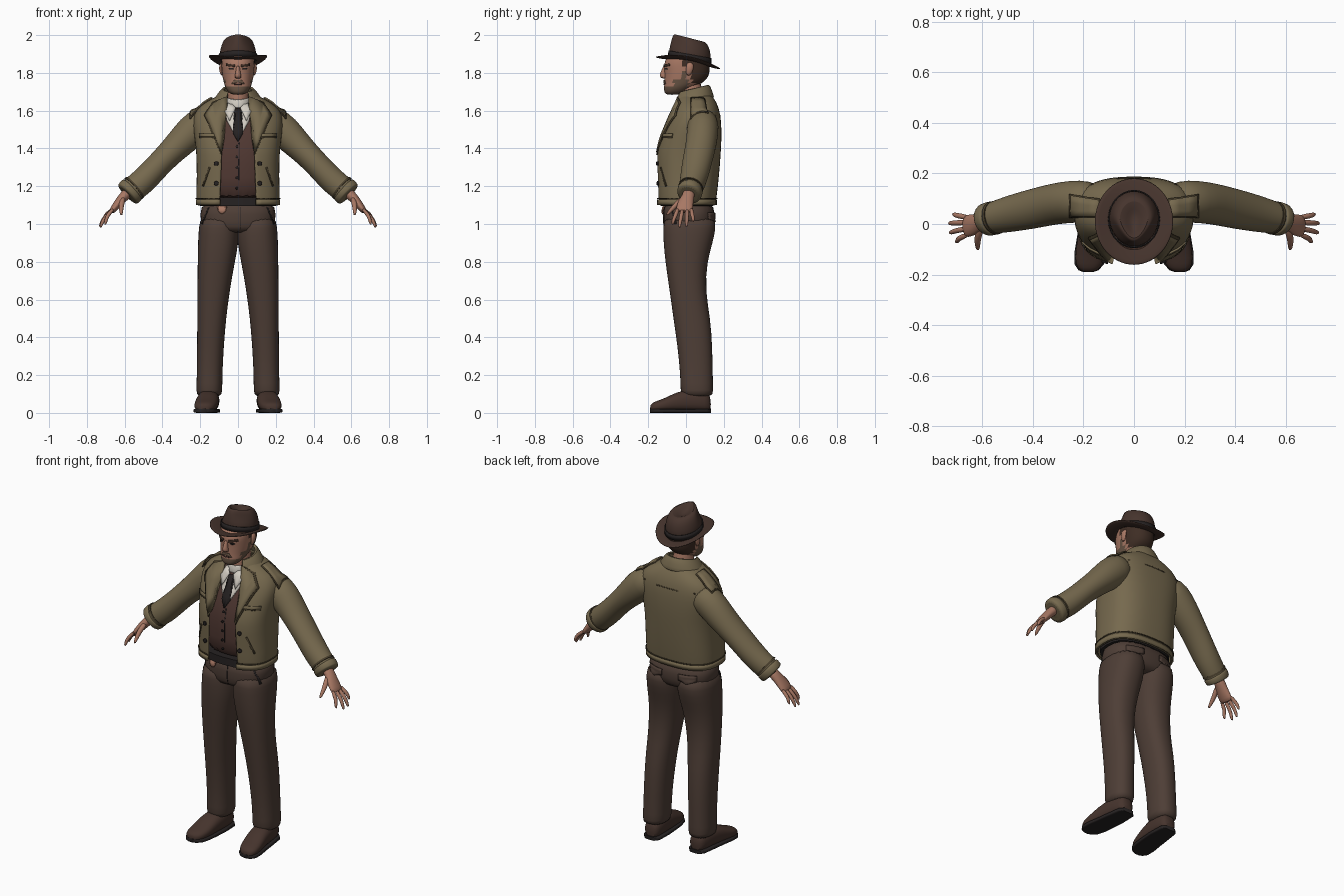
import bpy, bmesh, math
from mathutils import Vector as V
from mathutils.bvhtree import BVHTree


def material(name, r, g, b):
    m = bpy.data.materials.new(name)
    lin = [((c / 255 + 0.055) / 1.055) ** 2.4 for c in (r, g, b)]
    m.diffuse_color = (*lin, 1)
    return m


JACKET = material("khaki", 118, 105, 78)
SEAM = material("dark_khaki", 72, 62, 44)
TROUSER = material("trouser_brown", 78, 62, 54)
HAT = material("hat_brown", 70, 52, 45)
VEST = material("vest_brown", 80, 56, 50)
SKIN = material("skin", 168, 120, 100)
SHIRT = material("shirt_white", 212, 206, 196)
HAIR = material("hair_brown", 62, 45, 36)
DARK = material("near_black", 38, 34, 34)
BEARD = material("beard", 104, 84, 68)


def finish(name, bm, mat, mirror=False, solid=0, sub=0, offset=-1):
    me = bpy.data.meshes.new(name)
    bmesh.ops.recalc_face_normals(bm, faces=bm.faces)
    bm.to_mesh(me)
    bm.free()
    ob = bpy.data.objects.new(name, me)
    bpy.context.collection.objects.link(ob)
    me.materials.append(mat)
    if solid:
        m = ob.modifiers.new("thickness", "SOLIDIFY")
        m.thickness, m.offset = solid, offset
    if sub:
        ob.modifiers.new("smooth", "SUBSURF").levels = sub
        ob.modifiers["smooth"].render_levels = sub
    if mirror:
        ob.modifiers.new("mirror", "MIRROR").use_mirror_merge = False
    return ob


def loft(name, rings, mat, seg=24, power=2, gaps=None, caps=True, sub=1, tweak=None, **kw):
    """Skin superellipse rings (centre, side vector, front vector); gaps leave the front open."""
    bm, loops = bmesh.new(), []
    def f(t):
        return math.copysign(abs(t) ** (2 / power), t)
    for i, (c, u, v) in enumerate(rings):
        if gaps:
            a0 = math.asin((gaps[i] / V(u).length) ** (power / 2))
            angles = [a0 + (2 * math.pi - 2 * a0) * k / seg for k in range(seg + 1)]
        else:
            angles = [2 * math.pi * k / seg for k in range(seg)]
        loops.append([bm.verts.new(V(c) + V(u) * f(math.sin(a)) + V(v) * f(math.cos(a))) for a in angles])
    for a, b in zip(loops, loops[1:]):
        for k in range(seg):
            j = k + 1 if gaps else (k + 1) % seg
            bm.faces.new((a[k], a[j], b[j], b[k]))
    if caps and not gaps:
        bm.faces.new(loops[0])
        bm.faces.new(loops[-1])
    if tweak:
        for v in bm.verts:
            tweak(v.co)
    return finish(name, bm, mat, sub=sub, **kw)


def zr(z, x0, x1, y0, y1, tilt=0):
    """Level ring from its extents; tilt lifts the front."""
    ry = (y1 - y0) / 2
    return ((x0 + x1) / 2, (y0 + y1) / 2, z), ((x1 - x0) / 2, 0, 0), (0, -ry, tilt * ry)


def tube(name, pts, mat, **kw):
    """Limb through points (x, y, z, radius in xz, radius along y)."""
    rings = []
    for i, p in enumerate(pts):
        d = V(pts[min(i + 1, len(pts) - 1)][:3]) - V(pts[max(i - 1, 0)][:3])
        u = d.cross(V((0, 1, 0))).normalized()
        w = u.cross(d).normalized()
        rings.append((V(p[:3]), u * p[3], w * p[4]))
    return loft(name, rings, mat, **kw)


def plate(name, pts, mat, targets, way=(0, 1, 0), lift=0.004, thick=0.007, mirror=False, axis=1):
    """Thin outline projected onto other parts along a direction."""
    bpy.context.view_layer.update()
    dg = bpy.context.evaluated_depsgraph_get()
    trees = [BVHTree.FromObject(t, dg) for t in targets]
    bm, way = bmesh.new(), V(way)
    vs = []
    for a, b in pts:
        co = [a, b]
        co.insert(axis, 0)
        vs.append(bm.verts.new(V(co) - way * 3))
    bmesh.ops.triangulate(bm, faces=[bm.faces.new(vs)])
    bmesh.ops.subdivide_edges(bm, edges=bm.edges[:], cuts=2, use_grid_fill=True)
    for v in bm.verts:
        hits = [h for h in (t.ray_cast(v.co, way) for t in trees) if h[0]]
        if hits:
            v.co = min(hits, key=lambda h: h[3])[0] - way * lift
        else:
            v.co = trees[0].find_nearest(v.co + way * 3)[0] - way * lift
    return finish(name, bm, mat, mirror=mirror, solid=thick, offset=0)


def disc(x, z, rx, rz, n=10):
    return [(x + rx * math.cos(2 * math.pi * k / n), z + rz * math.sin(2 * math.pi * k / n)) for k in range(n)]


def bar(x0, z0, x1, z1, w):
    """Strip outline of half width w between two points."""
    d = V((x1 - x0, z1 - z0)).normalized() * w
    return [(x0 - d.y, z0 + d.x), (x1 - d.y, z1 + d.x), (x1 + d.y, z1 - d.x), (x0 + d.y, z0 - d.x)]


# trousers and belt
leg = loft("trouser_leg", [zr(.085, .09, .215, -.02, .14), zr(.11, .082, .222, -.03, .145), zr(.2, .083, .218, -.03, .142),
           zr(.35, .075, .217, -.045, .14), zr(.5, .063, .216, -.067, .13), zr(.65, .043, .215, -.088, .102),
           zr(.8, .016, .214, -.11, .112), zr(.9, -.004, .213, -.12, .142), zr(.98, -.005, .208, -.122, .16),
           zr(1.05, -.005, .2, -.12, .155)], TROUSER, power=2.3, mirror=True)
hips = loft("trouser_hips", [zr(.95, -.14, .14, -.1, .12), zr(.98, -.195, .195, -.121, .15), zr(1.05, -.203, .203, -.122, .157),
            zr(1.13, -.195, .195, -.118, .14)], TROUSER, power=2.5)
loft("belt", [zr(z, -.2, .2, -.135, .142) for z in (1.095, 1.1, 1.135, 1.14)], DARK, power=2.5, sub=0)

# shoes
steps = [(.132, .15, .03, .08), (.11, .15, .05, .11), (.02, .155, .058, .12), (-.05, .162, .06, .105),
         (-.11, .17, .062, .072), (-.16, .177, .055, .056), (-.183, .18, .036, .044), (-.19, .181, .016, .03)]
loft("shoe", [((x, y, h / 2 + .006), (w, 0, 0), (0, 0, h / 2)) for y, x, w, h in steps], HAT, power=2.4, mirror=True)
loft("shoe_sole", [((x, y, .011), (w + .003, 0, 0), (0, 0, .011)) for y, x, w, h in steps], DARK, power=5, sub=0, mirror=True)

# vest
vest = loft("vest", [zr(1.12, -.19, .19, -.138, .13), zr(1.25, -.19, .19, -.138, .15), zr(1.37, -.195, .195, -.14, .16),
            zr(1.46, -.2, .2, -.115, .165), zr(1.54, -.2, .2, -.08, .16), zr(1.6, -.16, .16, -.05, .15),
            zr(1.65, -.09, .09, -.035, .12)], VEST, power=2.4)

# jacket body with open front
jacket = loft("jacket_body", [zr(1.095, -.217, .217, -.15, .155), zr(1.14, -.222, .222, -.157, .162), zr(1.25, -.218, .218, -.157, .175),
              zr(1.37, -.22, .22, -.166, .184), zr(1.44, -.228, .228, -.143, .188), zr(1.52, -.24, .24, -.112, .188),
              zr(1.58, -.235, .235, -.08, .182), zr(1.625, -.205, .205, -.06, .17), zr(1.66, -.145, .145, -.05, .152),
              zr(1.69, -.085, .085, -.04, .13)], JACKET, seg=36, power=2.6,
              gaps=[.095, .095, .09, .086, .083, .078, .07, .064, .058, .05], solid=.012)
loft("jacket_hem", [zr(z, -.223, .223, -.161, .164) for z in (1.1, 1.13)], JACKET, seg=36, power=2.6,
     gaps=[.096, .096], solid=.008, sub=0)
loft("hem_stitch", [zr(z, -.224, .224, -.161, .168) for z in (1.133, 1.138)], SEAM, seg=36, power=2.6,
     gaps=[.096, .096], solid=.004, sub=0)
loft("jacket_collar", [zr(1.712, -.07, .07, -.04, .105, -.25), zr(1.722, -.082, .082, -.052, .122, -.25),
     zr(1.69, -.108, .108, -.065, .138, -.2), zr(1.655, -.132, .132, -.075, .152, -.1)], JACKET,
     gaps=[.045, .05, .06, .075], solid=.01)

# sleeves, cuffs and straps
arm = tube("sleeve", [(.14, .09, 1.56, .075, .075), (.215, .09, 1.52, .092, .085), (.28, .085, 1.455, .083, .083),
           (.335, .075, 1.4, .073, .081), (.4, .06, 1.335, .067, .079), (.46, .047, 1.27, .068, .075),
           (.51, .035, 1.22, .07, .07), (.555, .025, 1.185, .068, .063), (.592, .013, 1.15, .066, .059)],
           JACKET, mirror=True)
tube("cuff", [(.555, .024, 1.186, .072, .066), (.562, .023, 1.18, .075, .068), (.582, .017, 1.16, .073, .066),
     (.588, .015, 1.154, .069, .062)], JACKET, mirror=True)
tube("cuff_stitch", [(.545, .026, 1.195, .071, .066), (.553, .024, 1.188, .073, .067)], SEAM, sub=0, mirror=True)
plate("epaulette_edge", [(.135, .025), (.255, .025), (.255, .118), (.135, .1)], SEAM, [jacket, arm], (0, 0, -1), .003, mirror=True, axis=2)
plate("epaulette", [(.14, .03), (.25, .03), (.25, .113), (.14, .095)], JACKET, [jacket, arm], (0, 0, -1), .008, .009, mirror=True, axis=2)

# lapels, pockets and buttons on the jacket
front = [jacket, vest]
plate("lapel_edge", [(.055, 1.675), (.135, 1.645), (.18, 1.575), (.158, 1.53), (.09, 1.365), (.076, 1.45)], SEAM, front, lift=.004, mirror=True)
plate("lapel", [(.055, 1.675), (.13, 1.64), (.172, 1.575), (.15, 1.535), (.088, 1.38), (.076, 1.45)], JACKET, front, lift=.009, thick=.009, mirror=True)
plate("chest_pocket", [(.115, 1.478), (.205, 1.478), (.205, 1.462), (.115, 1.462)], JACKET, front, lift=.005, mirror=True)
plate("chest_pocket_line", bar(.115, 1.459, .205, 1.459, .004), SEAM, front, lift=.004, mirror=True)
plate("hand_pocket_line", bar(.15, 1.3, .185, 1.2, .004), SEAM, front, lift=.002, thick=.004, mirror=True)
for z in (1.32, 1.215):
    plate("jacket_button", disc(.115, z, .012, .012), DARK, front, lift=.005, mirror=True)
plate("back_yoke_seam", bar(-.17, 1.575, .17, 1.575, .003), SEAM, [jacket], (0, -1, 0), .001, .003)

# shirt, tie and vest buttons
plate("shirt_front", [(-.07, 1.64), (.07, 1.64), (.06, 1.55), (0, 1.44), (-.06, 1.55)], SHIRT, [vest], lift=.004)
plate("tie", [(-.017, 1.61), (.017, 1.61), (.013, 1.58), (.026, 1.48), (0, 1.435), (-.026, 1.48), (-.013, 1.58)], DARK, [vest], lift=.012, thick=.009)
plate("shirt_collar_point", [(.012, 1.615), (.05, 1.655), (.072, 1.6), (.045, 1.545)], SHIRT, [vest], lift=.017, thick=.006, mirror=True)
loft("shirt_collar", [zr(1.62, -.068, .068, -.052, .09, -.1), zr(1.675, -.064, .064, -.045, .085, -.2)], SHIRT, caps=False, solid=.006)
plate("vest_seam", bar(.006, 1.43, .006, 1.14, .002), DARK, [vest], lift=.002, thick=.003)
for z in (1.41, 1.355, 1.3, 1.245, 1.19):
    plate("vest_button", disc(-.006, z, .007, .007, 8), DARK, [vest], lift=.004)

# belt buckle, badge and trouser details
plate("buckle", [(-.025, 1.1), (.025, 1.1), (.025, 1.137), (-.025, 1.137)], HAT, [vest, hips], lift=.012)
plate("badge", disc(-.085, 1.092, .024, .038, 12), SKIN, [vest, hips], lift=.012)
plate("fly_seam", bar(.012, 1.09, .012, .97, .002), DARK, [hips, leg], lift=.002, thick=.003)
plate("trouser_pocket", bar(.155, 1.09, .19, 1.0, .003), DARK, [hips, leg], lift=.002, thick=.003, mirror=True)
plate("back_pocket", [(.055, 1.06), (.155, 1.06), (.155, 1.025), (.105, 1.012), (.055, 1.025)], TROUSER, [hips, leg], (0, -1, 0), .004, mirror=True)

# hands
tube("palm", [(.57, .018, 1.18, .03, .034), (.605, .012, 1.145, .027, .032), (.63, -.002, 1.115, .024, .042),
     (.658, -.008, 1.08, .019, .046), (.672, -.01, 1.062, .014, .042)], SKIN, seg=16, mirror=True)
for y0, y1, x, z in ((-.042, -.07, .705, .995), (-.018, -.034, .729, .98), (.006, .003, .732, .984), (.027, .038, .716, 1.01)):
    tube("finger", [(.655, y0, 1.085, .011, .012), ((.66 + x) / 2 + .012, (y0 + y1) / 2, (1.075 + z) / 2 + .008, .0115, .0115),
         (x - .006, y1, z + .018, .0095, .0095), (x, y1, z, .005, .005)], SKIN, seg=8, mirror=True)
tube("thumb", [(.605, -.012, 1.14, .016, .016), (.618, -.05, 1.105, .016, .015), (.619, -.083, 1.07, .012, .012),
     (.617, -.104, 1.045, .006, .006)], SKIN, seg=8, mirror=True)

# head and neck
loft("neck", [zr(1.58, -.06, .06, -.04, .085), zr(1.66, -.056, .056, -.04, .082), zr(1.78, -.058, .058, -.04, .09)], SKIN)
head = loft("head", [zr(1.684, -.025, .025, -.1, -.05), zr(1.692, -.045, .045, -.113, -.01), zr(1.71, -.06, .06, -.117, .02),
            zr(1.728, -.069, .069, -.116, .045), zr(1.745, -.074, .074, -.115, .085), zr(1.765, -.079, .079, -.114, .108),
            zr(1.785, -.083, .083, -.114, .12), zr(1.81, -.086, .086, -.114, .126), zr(1.835, -.087, .087, -.117, .126),
            zr(1.86, -.088, .088, -.114, .123), zr(1.9, -.085, .085, -.09, .115), zr(1.93, -.05, .05, -.05, .08)],
            SKIN, seg=32, power=2.2)
for m in (HAIR, BEARD):
    head.data.materials.append(m)
for p in head.data.polygons:
    x, y, z = p.center
    if (y > .035 and z > 1.735) or z > 1.885 or (y > -.01 and z > 1.825):
        p.material_index = 1
    elif z < 1.728 or (z < 1.76 and y > -.07 and y < .02) or (z < 1.8 and -.03 < y < .005):
        p.material_index = 2
tube("ear", [(.078, .018, 1.855, .008, .014), (.09, .022, 1.84, .012, .022), (.09, .018, 1.81, .011, .019),
     (.083, .01, 1.785, .007, .01)], SKIN, seg=10, mirror=True)
loft("nose", [zr(1.77, -.012, .012, -.125, -.1), zr(1.777, -.019, .019, -.138, -.1), zr(1.79, -.016, .016, -.141, -.1),
     zr(1.815, -.011, .011, -.13, -.1), zr(1.84, -.009, .009, -.12, -.1)], SKIN, seg=12)
plate("moustache", [(-.035, 1.74), (-.02, 1.762), (.02, 1.762), (.035, 1.74), (0, 1.75)], BEARD, [head], lift=.003, thick=.005)
plate("mouth", bar(-.022, 1.74, .022, 1.74, .003), VEST, [head], lift=.003, thick=.004)
plate("eye", disc(.036, 1.822, .013, .005), DARK, [head], lift=.001, thick=.003, mirror=True)
plate("eyebrow", bar(.016, 1.837, .062, 1.843, .006), HAIR, [head], lift=.003, thick=.006, mirror=True)


# hat: pinched crown, band and raised brim
def pinch(co):
    if co.z > 1.93 and co.y < .02:
        co.x *= 1 - min(.35, (.02 - co.y) * 4)


def raise_sides(co):
    co.z += .035 * (co.x / .153) ** 2


loft("hat_crown", [zr(1.855, -.1, .1, -.093, .13, .18), zr(1.9, -.099, .099, -.09, .132, .18), zr(1.945, -.09, .09, -.08, .128, .2),
     zr(1.977, -.076, .076, -.07, .112, .24), zr(1.99, -.058, .058, -.058, .092, .26), zr(1.972, -.03, .03, -.035, .06, .24),
     zr(1.96, -.01, .01, -.01, .03, .24)], HAT, seg=28, tweak=pinch)
loft("hat_band", [zr(1.868, -.103, .103, -.096, .134, .18), zr(1.898, -.102, .102, -.093, .135, .18)], DARK, seg=28,
     caps=False, sub=0, solid=.005)
loft("hat_brim", [zr(1.858, -.093, .093, -.088, .123, .18), zr(1.857, -.125, .125, -.13, .155, .18),
     zr(1.857, -.155, .155, -.163, .184, .18)], HAT, seg=32, caps=False, solid=.008, tweak=raise_sides)

# shading
bpy.ops.object.select_all(action="SELECT")
bpy.context.view_layer.objects.active = head
bpy.ops.object.shade_smooth_by_angle(angle=math.radians(50))
